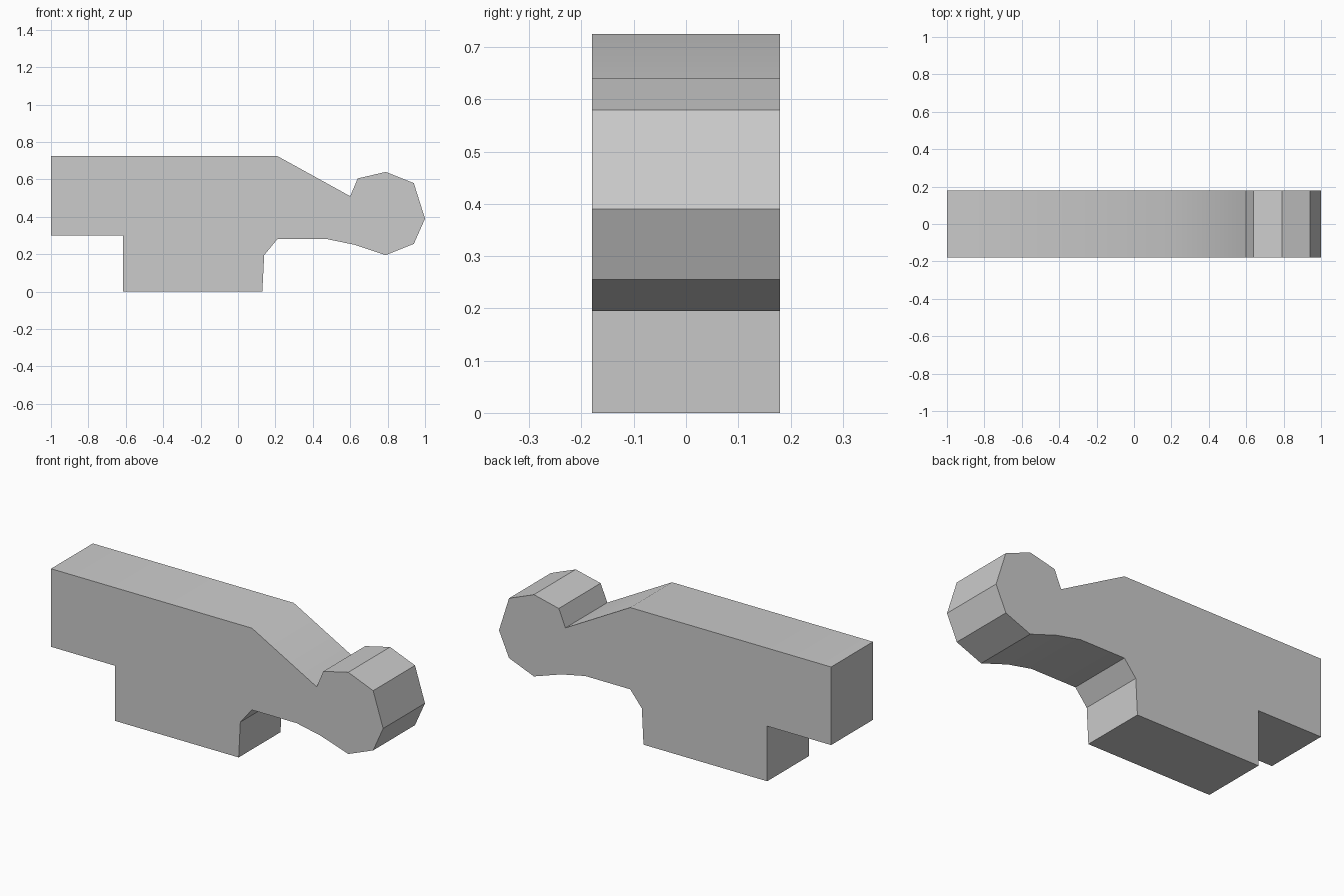
import bpy
import bmesh
import math

cube = bpy.data.objects.get("Cube")
if cube:
    bpy.data.objects.remove(cube, do_unlink=True)

HALF_WIDTH = 0.18

grey = bpy.data.materials.new("plain grey")
grey.use_nodes = True
colour = (0.6, 0.6, 0.6, 1)
grey.diffuse_color = colour
grey.node_tree.nodes["Principled BSDF"].inputs["Base Color"].default_value = colour

# Side outline (x, z): top bar, sloping neck, faceted knob, block below
top_bar = [(-1, 0.3), (-1, 0.725), (0.21, 0.725), (0.6, 0.51)]
knob = [(0.64, 0.605), (0.79, 0.64), (0.94, 0.58), (1, 0.39),
        (0.94, 0.255), (0.79, 0.195)]
underside = [(0.625, 0.25), (0.48, 0.28), (0.21, 0.28), (0.14, 0.195)]
block = [(0.13, 0), (-0.615, 0), (-0.615, 0.3)]
outline = top_bar + knob + underside + block

# Extrude the outline across the width
bm = bmesh.new()
face = bm.faces.new([bm.verts.new((x, -HALF_WIDTH, z)) for x, z in outline])
result = bmesh.ops.extrude_face_region(bm, geom=[face], use_keep_orig=True)
moved = [v for v in result["geom"] if isinstance(v, bmesh.types.BMVert)]
bmesh.ops.translate(bm, verts=moved, vec=(0, 2 * HALF_WIDTH, 0))
bmesh.ops.recalc_face_normals(bm, faces=bm.faces)
mesh = bpy.data.meshes.new("knobbed_bar")
bm.to_mesh(mesh)
bm.free()
mesh.materials.append(grey)

# Smooth the gentle bends and keep the corners sharp
bar = bpy.data.objects.new("knobbed_bar", mesh)
bpy.context.collection.objects.link(bar)
bpy.ops.object.select_all(action="DESELECT")
bar.select_set(True)
bpy.context.view_layer.objects.active = bar
bpy.ops.object.shade_smooth_by_angle(angle=math.radians(30))
